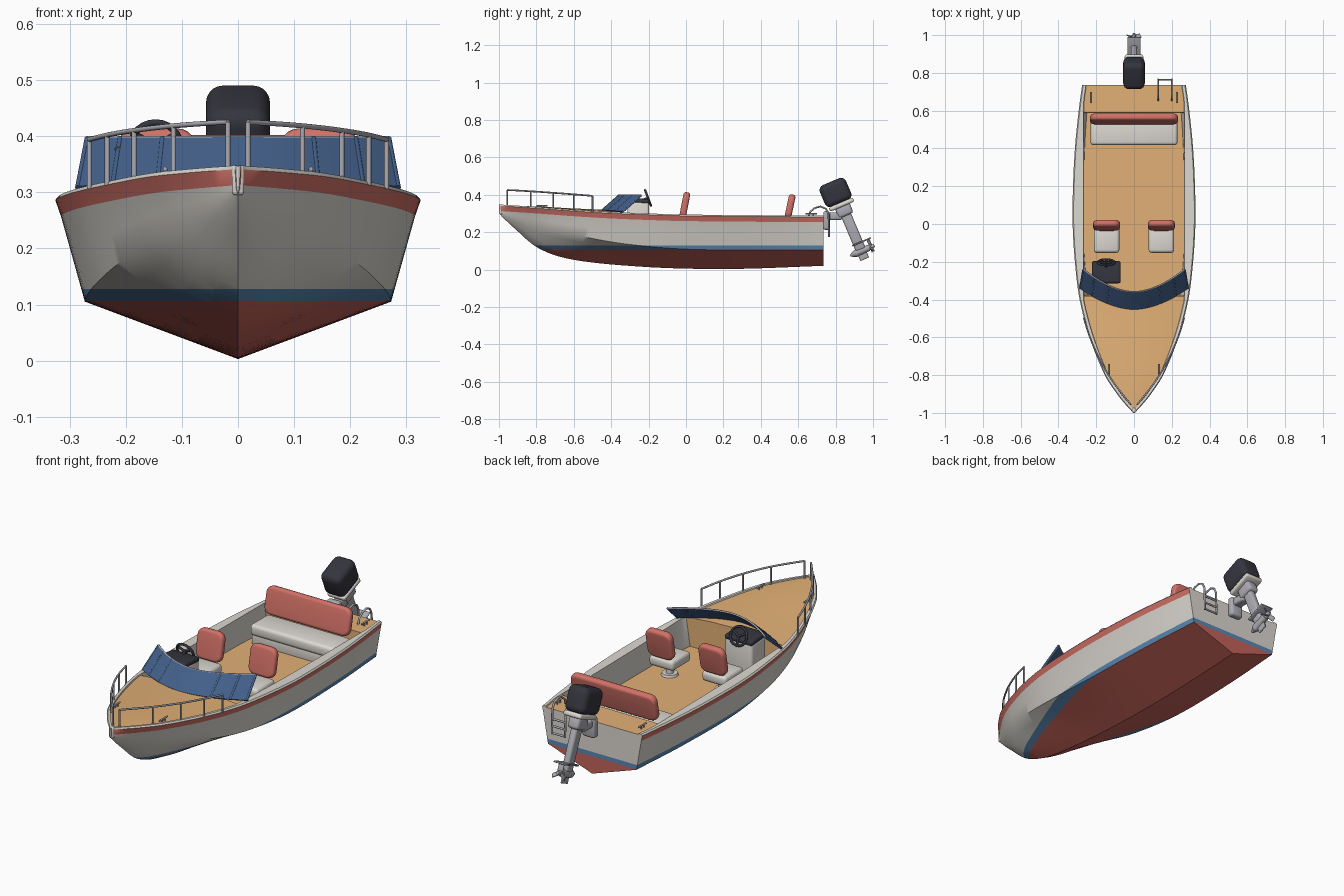
import bpy, bmesh, math
from mathutils import Matrix, Vector

if "Cube" in bpy.data.objects:
    bpy.data.objects.remove(bpy.data.objects["Cube"])

def mat(name, r, g, b):
    m = bpy.data.materials.new(name)
    m.diffuse_color = (r, g, b, 1)
    m.use_nodes = True
    m.node_tree.nodes["Principled BSDF"].inputs["Base Color"].default_value = m.diffuse_color
    return m

WHITE = mat("off_white", .72, .69, .64)
RED = mat("bottom_red", .56, .125, .10)
CORAL = mat("coral", .64, .165, .135)
BLUE = mat("stripe_blue", .10, .25, .45)
WOOD = mat("wood", .76, .435, .18)
GLASS = mat("navy_glass", .055, .115, .25)
DARK = mat("charcoal", .035, .035, .048)
METAL = mat("metal", .41, .41, .45)

def finish(name, bm, *mats):
    bmesh.ops.recalc_face_normals(bm, faces=bm.faces[:])
    me = bpy.data.meshes.new(name)
    bm.to_mesh(me)
    bm.free()
    for m in mats:
        me.materials.append(m)
    ob = bpy.data.objects.new(name, me)
    bpy.context.collection.objects.link(ob)
    return ob

def box(name, loc, size, m, bev=.005, rx=0, frame=Matrix(), spin=Matrix(), segs=3, corner=0):
    """Rounded box; corner first rounds the outline seen along y."""
    bm = bmesh.new()
    bmesh.ops.create_cube(bm, size=1, matrix=Matrix.Diagonal((*size, 1)))
    edges = bm.edges[:]
    if corner:
        along = [e for e in edges if abs(e.verts[0].co.y - e.verts[1].co.y) > 1e-4]
        bmesh.ops.bevel(bm, geom=along, offset=corner, segments=5, profile=.5, affect='EDGES')
        edges = [e for e in bm.edges if e.calc_face_angle(0) > 1]
    bmesh.ops.bevel(bm, geom=edges, offset=bev, segments=segs, profile=.5, affect='EDGES')
    bm.transform(frame @ Matrix.Translation(loc) @ spin @ Matrix.Rotation(math.radians(rx), 4, 'X'))
    return finish(name, bm, m)

def cone(name, loc, r1, r2, h, m, rot=Matrix(), frame=Matrix()):
    bm = bmesh.new()
    bmesh.ops.create_cone(bm, cap_ends=True, segments=20, radius1=r1, radius2=r2, depth=h)
    bm.transform(frame @ Matrix.Translation(loc) @ rot)
    return finish(name, bm, m)

def tube(name, paths, r, m, cyclic=False):
    cu = bpy.data.curves.new(name, 'CURVE')
    cu.dimensions = '3D'
    cu.bevel_depth, cu.bevel_resolution, cu.use_fill_caps = r, 4, True
    for pts in paths:
        s = cu.splines.new('POLY')
        s.points.add(len(pts) - 1)
        for p, q in zip(s.points, pts):
            p.co = (*q, 1)
        s.use_cyclic_u = cyclic
    tmp = bpy.data.objects.new("tmp", cu)
    bpy.context.collection.objects.link(tmp)
    bpy.context.view_layer.update()
    me = bpy.data.meshes.new_from_object(tmp.evaluated_get(bpy.context.evaluated_depsgraph_get()))
    bpy.data.objects.remove(tmp)
    me.materials.clear()
    me.materials.append(m)
    ob = bpy.data.objects.new(name, me)
    bpy.context.collection.objects.link(ob)

def curve(tab):
    """Smooth interpolation through (y, value) pairs."""
    ys, vs = zip(*tab)
    n = len(ys)
    def slope(i):
        a, b = max(i - 1, 0), min(i + 1, n - 1)
        return (vs[b] - vs[a]) / (ys[b] - ys[a])
    def f(y):
        i = max(0, min(n - 2, sum(1 for v in ys if v <= y) - 1))
        h = ys[i + 1] - ys[i]
        t = (y - ys[i]) / h
        return ((2*t**3 - 3*t*t + 1) * vs[i] + (t**3 - 2*t*t + t) * h * slope(i)
                + (3*t*t - 2*t**3) * vs[i + 1] + (t**3 - t*t) * h * slope(i + 1))
    return f

# hull lines: keel height, chine and sheer
keel = curve([(-1, .30), (-.95, .25), (-.9, .205), (-.84, .15), (-.785, .112), (-.68, .07),
              (-.52, .04), (-.25, .016), (0, .005), (.3, .004), (.735, .02)])
chine_x = curve([(-1, .002), (-.95, .03), (-.9, .06), (-.8, .115), (-.7, .16), (-.5, .222),
                 (-.3, .256), (0, .273), (.4, .265), (.735, .243)])
chine_z = curve([(-1, .306), (-.9, .265), (-.7, .212), (-.5, .166), (-.3, .134), (0, .109), (.4, .104), (.735, .104)])
sheer_x = curve([(-1, .004), (-.95, .05), (-.9, .09), (-.8, .155), (-.6, .235), (-.4, .288),
                 (-.2, .313), (0, .325), (.2, .323), (.4, .313), (.6, .293), (.735, .275)])
sheer_z = curve([(-1, .348), (-.8, .335), (-.6, .32), (-.4, .308), (-.2, .300), (0, .294), (.735, .288)])
FLOOR, COCKPIT, STERN = .162, (-.38, .59), .735

def section(y, cockpit):
    zk, xc, zc, xs, zs = keel(y), chine_x(y), chine_z(y), sheer_x(y), sheer_z(y)
    xi = min(.268, max(xs - .02, xs * .3))
    t = (zs - .035 - zc) / (zs - zc)
    if cockpit:
        xf, zf, crown = min(.264, xc - .004), FLOOR, 0
    else:
        xf, zf, crown = xi * .99, zs - .006, (.06 * xi if y < 0 else 0)
    full = 1 + .5 * max(0, min(1, (-.35 - y) / .4))      # rounder bottom towards the bow
    half = [(xc * s, zk + (zc - zk) * s ** full) for s in (0, .3, .55, .8, 1)]
    half += [(xc + (xs - xc) * t / 2, zc + (zs - zc) * t / 2),
             (xc + (xs - xc) * t, zs - .035), (xs, zs - .007), (xs - min(.006, xs * .2), zs), (xi, zs),
             (xf, zf), (xf / 2, zf + crown * .7), (0, zf + crown)]
    ring = half + [(-x, z) for x, z in half[-2:0:-1]]
    return [(x, y, z) for x, z in ring]

# hull, gunwale, decks and cockpit as one closed shell
def span(a, b, n):
    return [a + (b - a) * i / n for i in range(n + 1)]
a, b = COCKPIT
stations = ([(y, False) for y in span(-1, a, 26)] + [(y, True) for y in span(a + .002, b - .002, 26)]
            + [(y, False) for y in span(b, STERN, 4)])
bm = bmesh.new()
rings = [[bm.verts.new(p) for p in section(*s)] for s in stations]
n = len(rings[0])
row_mat = [0] * 6 + [5, 4, 4, 4, 3, 3]     # slot 0 is outer skin, slot 4 inner white
for r0, r1 in zip(rings, rings[1:]):
    for i in range(n):
        f = bm.faces.new((r0[i], r0[(i + 1) % n], r1[(i + 1) % n], r1[i]))
        f.material_index = row_mat[i if i < 12 else n - 1 - i]
bm.faces.new(rings[0])
bm.faces.new(rings[-1])
for z in (.106, .128):
    bmesh.ops.bisect_plane(bm, geom=bm.verts[:] + bm.edges[:] + bm.faces[:], plane_co=(0, 0, z), plane_no=(0, 0, 1))
for f in bm.faces:                            # bottom paint and waterline stripe by height
    z = f.calc_center_median().z
    if f.material_index == 0 and z < .128:
        f.material_index = 1 if z < .106 else 2
finish("hull", bm, WHITE, RED, BLUE, WOOD, WHITE, CORAL)
box("stem_cap", (0, -.986, .322), (.022, .024, .054), WHITE, .006)

# windshield with frame
def shield(u, v):
    return Vector((u * (.285 - .017 * v), -.45 + .09 * v + (.11 + .01 * v) * abs(u) ** 1.8, .308 + .009 * (1 - u * u) * (1 - v) + .088 * v))
bm = bmesh.new()
us = span(-1, 1, 24)
off = Vector((0, .003, -.003))
cols = [[bm.verts.new(p) for p in (shield(u, 0) - off, shield(u, 1) - off, shield(u, 1) + off, shield(u, 0) + off)] for u in us]
for c0, c1 in zip(cols, cols[1:]):
    for i in range(4):
        bm.faces.new((c0[i], c0[(i + 1) % 4], c1[(i + 1) % 4], c1[i]))
bm.faces.new(cols[0])
bm.faces.new(cols[-1])
finish("windshield", bm, GLASS)
tube("windshield_top_frame", [[shield(u, 1) for u in us]], .0045, METAL)
tube("windshield_posts", [[shield(u, 0), shield(u, 1)] for u in (-1, -.78, -.5, .5, .78, 1)], .0055, GLASS)

# bow rails
for side, label in ((-1, "left"), (1, "right")):
    ys = (-.955, -.83, -.71, -.60, -.50)
    xs = (.018, .115, .185, .233, .265)
    def rail(y):
        return .425 - .031 * ((y + .955) / .455) ** 1.2
    rx = curve(list(zip(ys, xs)))
    top = [(side * rx(y), y, rail(y)) for y in span(-.955, -.5, 20)]
    posts = [[(side * x, y, sheer_z(y) - .008), (side * x, y, rail(y))] for x, y in zip(xs, ys)]
    tube(label + "_bow_rail", [top] + posts, .0045, METAL)
    # cleats
    for pos, x, y in (("bow", .13, -.77), ("stern", .23, .67)):
        z = sheer_z(y) - .004
        tube(f"{label}_{pos}_cleat", [[(side * x, y - .03, z + .013), (side * x, y + .03, z + .013)],
             [(side * x, y - .01, z - .005), (side * x, y - .01, z + .013)],
             [(side * x, y + .01, z - .005), (side * x, y + .01, z + .013)]], .004, METAL)
    # swivel seats
    x = side * .145
    cone(label + "_seat_foot", (x, -.08, FLOOR + .005), .04, .036, .012, WHITE)
    cone(label + "_seat_post", (x, -.08, .195), .018, .018, .07, WHITE)
    box(label + "_seat_cushion", (x, -.08, .243), (.135, .145, .05), WHITE, .016)
    box(label + "_seat_back", (x, -.007, .342), (.142, .036, .145), CORAL, .014, -11, segs=4, corner=.035)

# rear bench
box("bench_base", (0, .5, .185), (.45, .15, .055), WHITE, .006)
box("bench_cushion", (0, .49, .232), (.46, .145, .055), WHITE, .016)
box("bench_back", (0, .556, .335), (.465, .036, .135), CORAL, .014, -12, segs=4, corner=.035)

# helm console and steering wheel
box("console", (-.147, -.255, .26), (.15, .115, .21), WHITE, .014)
box("dashboard", (-.147, -.255, .367), (.152, .118, .026), DARK, .011, -4)
c, up = Vector((-.147, -.203, .383)), Vector((0, -.35, .94))
def rim(k):
    t = k * math.tau / 24
    return c + .044 * (math.cos(t) * Vector((1, 0, 0)) + math.sin(t) * up)
tube("steering_wheel", [[rim(k) for k in range(24)]], .006, DARK, True)
tube("wheel_spokes", [[c, rim(k)] for k in (2, 10, 18)] + [[c, (-.147, -.26, .362)]], .006, DARK)

# boarding ladder
arch = [(.655, .28), (.665, .31), (.69, .33), (.72, .337), (.748, .325), (.762, .295), (.765, .175)]
tube("ladder", [[(x, y, z) for y, z in arch] for x in (.128, .2)]
     + [[(.128, .764, z), (.2, .764, z)] for z in (.18, .215, .25)], .0048, METAL)

# outboard motor, tilted
M = Matrix.Translation((0, .80, .41)) @ Matrix.Rotation(math.radians(23), 4, 'X')
box("motor_cowl", (0, 0, .002), (.114, .152, .126), DARK, .03, 0, M, segs=5)
box("motor_collar", (0, .004, -.07), (.098, .14, .024), WHITE, .01, 0, M)
box("motor_neck", (0, .005, -.105), (.06, .085, .06), METAL, .015, 0, M)
box("motor_leg", (0, .005, -.215), (.034, .056, .24), METAL, .012, 0, M)
box("cavitation_plate", (0, .025, -.295), (.07, .11, .008), METAL, .003, 0, M)
box("skeg", (0, .005, -.37), (.01, .05, .035), METAL, .003, 0, M)
R = Matrix.Rotation(math.radians(-90), 4, 'X')
cone("gearcase", (0, .01, -.34), .02, .017, .08, METAL, R, M)
cone("gearcase_nose", (0, -.045, -.34), .005, .02, .03, METAL, R, M)
cone("propeller_hub", (0, .063, -.34), .014, .008, .036, METAL, R, M)
for k in range(3):
    S = Matrix.Rotation(k * math.tau / 3, 4, 'Y') @ Matrix.Translation((0, 0, .024)) @ Matrix.Rotation(.6, 4, 'Z')
    box(f"propeller_blade_{k + 1}", (0, .062, -.34), (.026, .005, .034), METAL, .002, 0, M, S)
box("transom_bracket", (0, .752, .262), (.07, .036, .1), METAL, .012)
box("motor_mount", (0, .79, .285), (.05, .09, .04), METAL, .01)

# smooth shading with crisp edges
bpy.ops.object.select_all(action='DESELECT')
for ob in bpy.context.scene.objects:
    ob.select_set(True)
    bpy.context.view_layer.objects.active = ob
bpy.ops.object.shade_smooth_by_angle(angle=math.radians(35))
